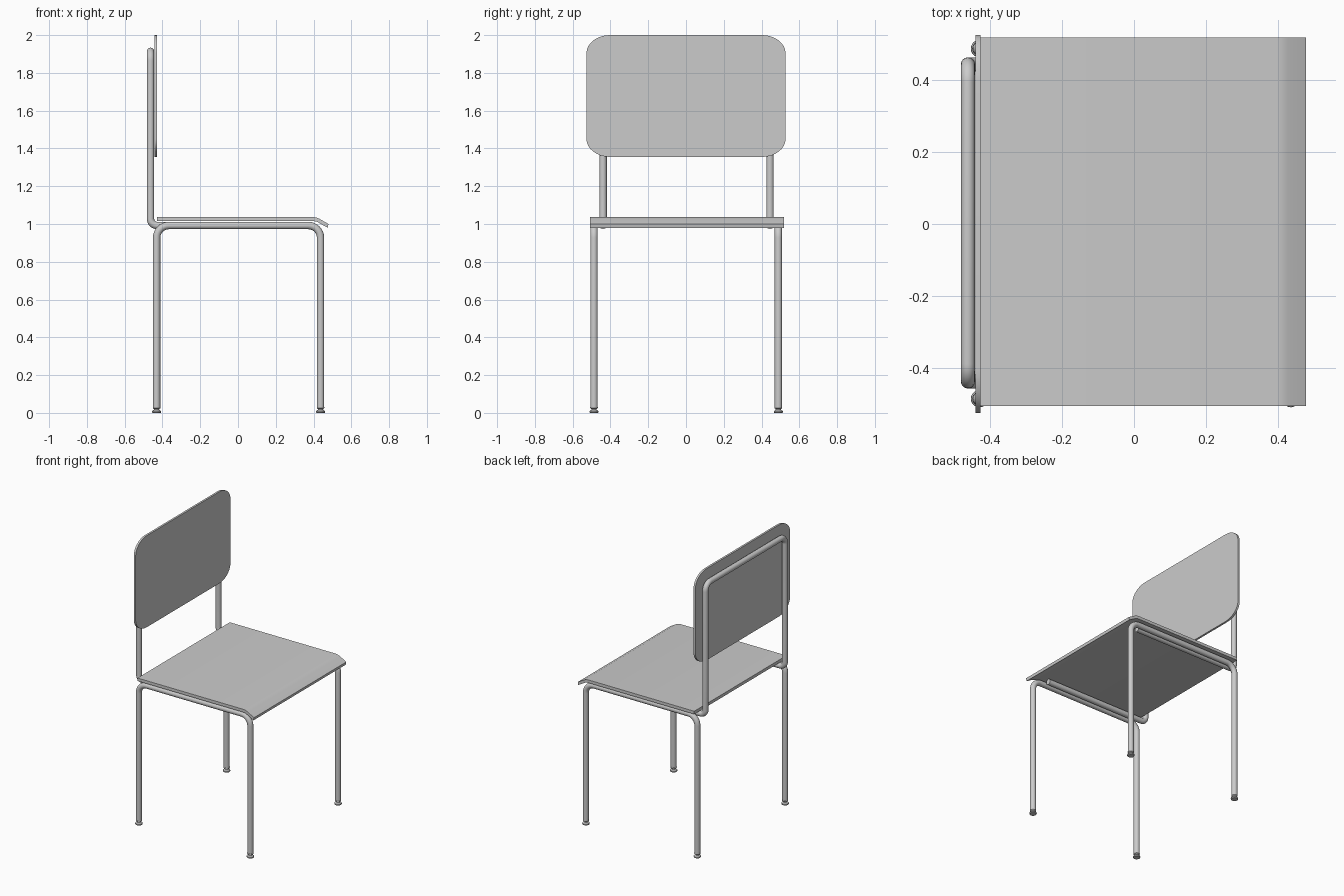
import bpy, bmesh, math
from mathutils import Vector

if "Cube" in bpy.data.objects:
    bpy.data.objects.remove(bpy.data.objects["Cube"])


def finish(obj, angle=35):
    bpy.ops.object.select_all(action='DESELECT')
    obj.select_set(True)
    bpy.context.view_layer.objects.active = obj
    if obj.type == 'CURVE':
        bpy.ops.object.convert(target='MESH')
        obj = bpy.context.object
    bpy.ops.object.shade_smooth_by_angle(angle=math.radians(angle))
    return obj


def fillet(points, radius, steps=8):
    """Round the inner right-angle corners of a path with circular arcs."""
    pts = [Vector(p) for p in points]
    out = [pts[0]]
    for a, p, b in zip(pts, pts[1:], pts[2:]):
        u, v = (a - p).normalized(), (b - p).normalized()
        centre = p + (u + v) * radius
        for i in range(steps + 1):
            t = math.pi / 2 * i / steps
            out.append(centre - v * radius * math.cos(t) - u * radius * math.sin(t))
    return out + [pts[-1]]


def tube(name, path, radius):
    cu = bpy.data.curves.new(name, 'CURVE')
    cu.dimensions = '3D'
    cu.bevel_depth = radius
    cu.bevel_resolution = 6
    cu.use_fill_caps = True
    sp = cu.splines.new('POLY')
    sp.points.add(len(path) - 1)
    for pt, co in zip(sp.points, path):
        pt.co = (*co, 1)
    obj = bpy.data.objects.new(name, cu)
    bpy.context.collection.objects.link(obj)
    return finish(obj)


def mesh_object(name, bm, angle=35):
    bmesh.ops.recalc_face_normals(bm, faces=bm.faces)
    me = bpy.data.meshes.new(name)
    bm.to_mesh(me)
    bm.free()
    obj = bpy.data.objects.new(name, me)
    bpy.context.collection.objects.link(obj)
    return finish(obj, angle)


def slab(name, outline, offset):
    """Extrude a closed outline along an offset vector."""
    bm = bmesh.new()
    face = bm.faces.new([bm.verts.new(p) for p in outline])
    new = bmesh.ops.extrude_face_region(bm, geom=[face], use_keep_orig=True)['geom']
    bmesh.ops.translate(bm, vec=offset, verts=[g for g in new if isinstance(g, bmesh.types.BMVert)])
    return mesh_object(name, bm)


def foot(name, x, y):
    """Flared glide lathed around the vertical axis."""
    profile = [(0, 0), (0.022, 0), (0.024, 0.004), (0.023, 0.01), (0.014, 0.017),
               (0.014, 0.02), (0.02, 0.025), (0.02, 0.032), (0, 0.032)]
    bm = bmesh.new()
    verts = [bm.verts.new((x + r, y, z)) for r, z in profile]
    edges = [bm.edges.new(e) for e in zip(verts, verts[1:])]
    bmesh.ops.spin(bm, geom=verts + edges, cent=(x, y, 0), axis=(0, 0, 1),
                   angle=math.tau, steps=20)
    bmesh.ops.remove_doubles(bm, verts=bm.verts, dist=1e-5)
    return mesh_object(name, bm)


R, RAIL_Z = 0.0195, 0.992
BACK_X, FRONT_X, BACK_TUBE_X = -0.431, 0.437, -0.463

# Side leg frames with feet
for side, y in (("right", -0.487), ("left", 0.489)):
    path = fillet([(BACK_X, y, 0.03), (BACK_X, y, RAIL_Z),
                   (FRONT_X, y, RAIL_Z), (FRONT_X, y, 0.03)], 0.065)
    tube(f"{side}_leg_frame", path, R)
    foot(f"{side}_back_foot", BACK_X, y)
    foot(f"{side}_front_foot", FRONT_X, y)

# Backrest frame: under-seat rails, uprights and top bar in one tube
ya, yb, top = -0.439, 0.445, 1.914
lower = 0.035
rail_a = fillet([(0.35, ya, RAIL_Z), (BACK_TUBE_X, ya, RAIL_Z), (BACK_TUBE_X, ya, 1.2)], lower)
hoop = fillet([(BACK_TUBE_X, ya, 1.2), (BACK_TUBE_X, ya, top),
               (BACK_TUBE_X, yb, top), (BACK_TUBE_X, yb, 1.2)], 0.05)
rail_b = fillet([(BACK_TUBE_X, yb, 1.2), (BACK_TUBE_X, yb, RAIL_Z), (0.35, yb, RAIL_Z)], lower)
tube("backrest_frame", rail_a + hoop[1:-1] + rail_b, R)

# Seat: flat sheet with a turned-down front lip
top_line = [(-0.428, 1.037), (0.40, 1.037), (0.415, 1.034), (0.43, 1.028), (0.479, 1.0)]
low_line = [(0.475, 0.98), (0.42, 1.011), (0.41, 1.014), (0.395, 1.016), (-0.428, 1.016)]
slab("seat", [(x, -0.507, z) for x, z in top_line + low_line], (0, 1.027, 0))

# Backrest panel with rounded corners
outline = []
a, b, hy, hz, zc = 0.125, 0.095, 0.527, 0.3225, 1.6775
for sy, sz, start in ((1, 1, 0), (-1, 1, 90), (-1, -1, 180), (1, -1, 270)):
    for i in range(9):
        t = math.radians(start + 90 * i / 8)
        outline.append((-0.442, sy * (hy - a) + a * math.cos(t),
                        zc + sz * (hz - b) + b * math.sin(t)))
slab("backrest_panel", outline, (0.014, 0, 0))
